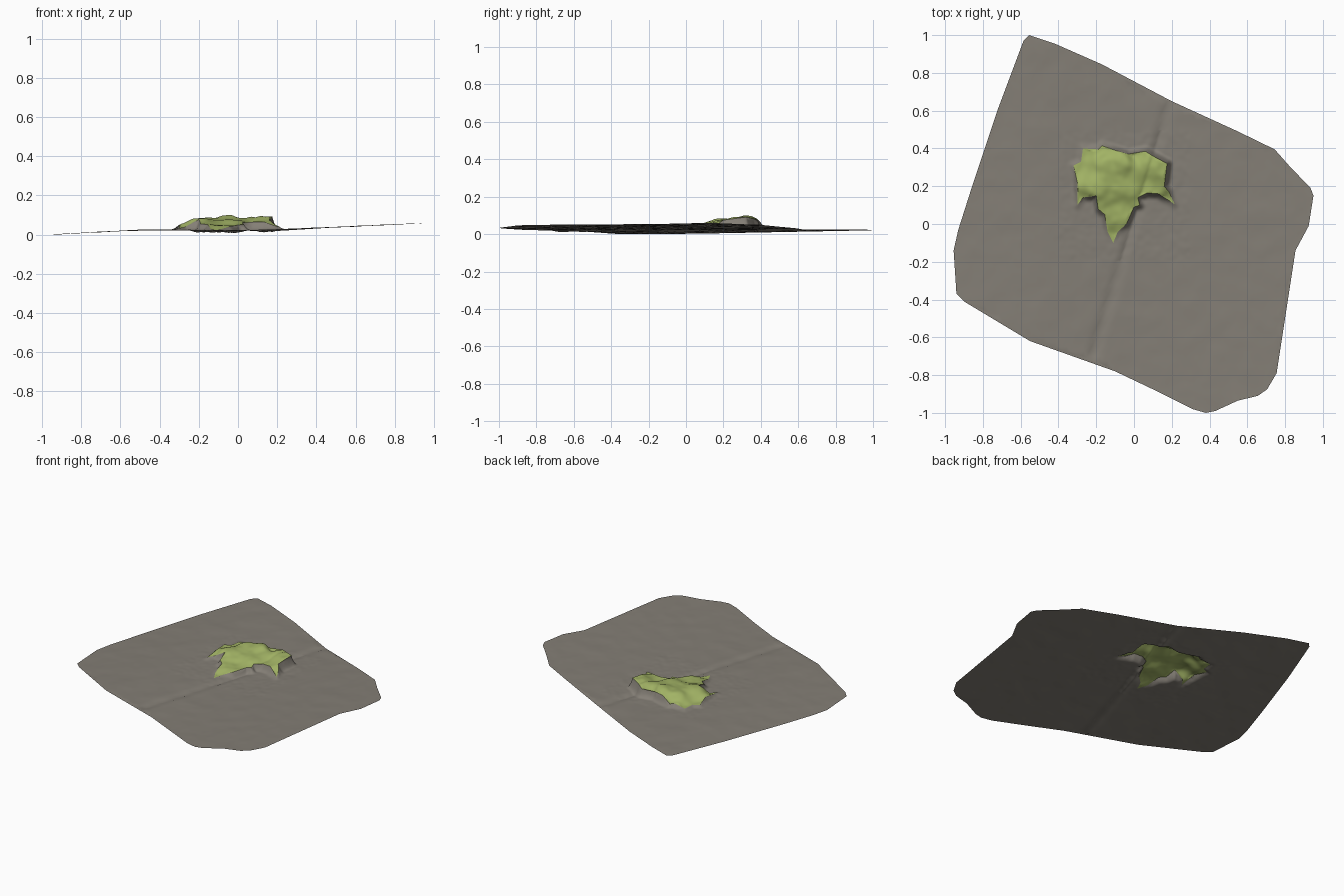
import bpy
from mathutils import Vector, noise
from mathutils.geometry import delaunay_2d_cdt, intersect_point_line

cube = bpy.data.objects.get("Cube")
if cube:
    bpy.data.objects.remove(cube, do_unlink=True)

# Outlines seen from above
SLAB = [(-.555, 1), (-.42, .955), (-.17, .845), (.2, .65), (.55, .49), (.745, .395),
        (.82, .31), (.935, .19), (.95, .15), (.925, -.01), (.855, -.14), (.755, -.79),
        (.705, -.875), (.655, -.91), (.55, -.935), (.43, -.99), (.38, -1), (.31, -.98),
        (.1, -.875), (-.1, -.78), (-.55, -.62), (-.9, -.41), (-.94, -.37), (-.955, -.14),
        (-.93, -.03), (-.86, .19), (-.72, .61), (-.585, .97)]
LEAF = [(-.11, -.1), (-.085, -.04), (-.04, 0), (0, .09), (.03, .1), (.02, .14),
        (.07, .165), (.13, .16), (.215, .105), (.185, .17), (.16, .2), (.175, .32),
        (.1, .36), (.06, .385), (-.03, .37), (-.1, .39), (-.17, .415), (-.19, .395),
        (-.27, .4), (-.28, .33), (-.32, .31), (-.3, .22), (-.3, .1), (-.27, .14),
        (-.2, .15), (-.19, .08), (-.155, .05), (-.14, -.04)]
# Ground height across x, and leaf lift above the ground at key points
GROUND = [(-.96, .006), (-.5, .03), (-.2, .029), (0, .026), (.2, .032), (.5, .044), (.96, .065)]
LIFT = [(-.11, -.1, 0), (-.07, .08, .025), (-.05, .2, .055), (-.05, .33, .082),
        (.1, .32, .075), (.16, .29, .066), (.21, .11, .012), (.1, .18, .045),
        (-.15, .32, .065), (-.2, .19, .062), (-.3, .3, .01), (-.29, .11, .01),
        (-.26, .39, .008), (-.18, .4, .02), (0, .38, .035)]
CRACK = (Vector((-.22, -.7)), Vector((.2, .68)))


def inside(p, poly):
    hit = False
    for (ax, ay), (bx, by) in zip(poly, poly[1:] + poly[:1]):
        if (ay > p[1]) != (by > p[1]) and p[0] < (bx - ax) * (p[1] - ay) / (by - ay) + ax:
            hit = not hit
    return hit


def segment_distance(p, a, b):
    t = intersect_point_line(p, a, b)[1]
    return (p - a.lerp(b, min(1, max(0, t)))).length


def edge_distance(p, poly):
    return min(segment_distance(p, Vector(a), Vector(b))
               for a, b in zip(poly, poly[1:] + poly[:1]))


def ramp(x, table):
    for (x0, z0), (x1, z1) in zip(table, table[1:]):
        if x <= x1:
            return z0 + (z1 - z0) * (x - x0) / (x1 - x0)
    return table[-1][1]


def ground_height(p):
    # Average the ramp so its bends stay soft
    z = sum(ramp(p.x + k * .05, GROUND) for k in (-1, 0, 1)) / 3
    z -= .012 * max(0, 1 - segment_distance(p, *CRACK) / .05) ** 2
    z += .0025 * noise.noise((p.x * 9, p.y * 9, 0))
    return z + .0015 * noise.noise((p.x * 28, p.y * 28, 3))


def leaf_lift(p):
    if not (-.4 < p.x < .3 and -.2 < p.y < .5):
        return 0
    total = weight = 0
    for x, y, h in LIFT:
        w = 1 / ((p.x - x) ** 2 + (p.y - y) ** 2 + .0004) ** 1.5
        total += w * h
        weight += w
    fade = 1 if inside(p, LEAF) else max(0, 1 - edge_distance(p, LEAF) / .035) ** 2
    return fade * (total / weight + .003 * noise.noise((p.x * 22, p.y * 22, 7)))


def grid(x0, x1, y0, y1, step, poly):
    nx, ny = round((x1 - x0) / step), round((y1 - y0) / step)
    pts = [Vector((x0 + i * step + (j % 2) * step / 2, y0 + j * step))
           for i in range(nx) for j in range(ny)]
    return [p for p in pts if inside(p, poly) and edge_distance(p, poly) > step * .4]


# Triangulate the sheet with both outlines as fixed edges
points, edges = [], []
for poly in (SLAB, LEAF):
    base = len(points)
    points += [Vector(p) for p in poly]
    edges += [(base + i, base + (i + 1) % len(poly)) for i in range(len(poly))]
near = grid(-.4, .3, -.2, .5, .01, [(-.4, -.2), (.3, -.2), (.3, .5), (-.4, .5)])
points += [p for p in near if edge_distance(p, LEAF) > .004]
points += [p for p in grid(-1, 1, -1, 1, .025, SLAB)
           if not (-.4 < p.x < .3 and -.2 < p.y < .5)]
flat, _, tris, *_ = delaunay_2d_cdt(points, edges, [], 1, 1e-5)
verts = [Vector((p.x, p.y, ground_height(p) + leaf_lift(p))) for p in flat]
floor = min(v.z for v in verts)


def build(name, faces, color):
    used = sorted({i for f in faces for i in f})
    remap = {old: new for new, old in enumerate(used)}
    mesh = bpy.data.meshes.new(name)
    mesh.from_pydata([verts[i] - Vector((0, 0, floor)) for i in used], [],
                     [[remap[i] for i in f] for f in faces])
    mat = bpy.data.materials.new(name + " color")
    mat.use_nodes = True
    mat.diffuse_color = color
    shader = mat.node_tree.nodes["Principled BSDF"]
    shader.inputs["Base Color"].default_value = color
    shader.inputs["Roughness"].default_value = .9
    mesh.materials.append(mat)
    mesh.shade_smooth()
    obj = bpy.data.objects.new(name, mesh)
    bpy.context.collection.objects.link(obj)


# Split the sheet into the leaf and the stone around it
leaf_faces, stone_faces = [], []
for tri in tris:
    center = sum((flat[i] for i in tri), Vector((0, 0))) / len(tri)
    if inside(center, SLAB):
        (leaf_faces if inside(center, LEAF) else stone_faces).append(tri)
build("stone_ground", stone_faces, (.23, .21, .18, 1))
build("fallen_leaf", leaf_faces, (.36, .45, .13, 1))
